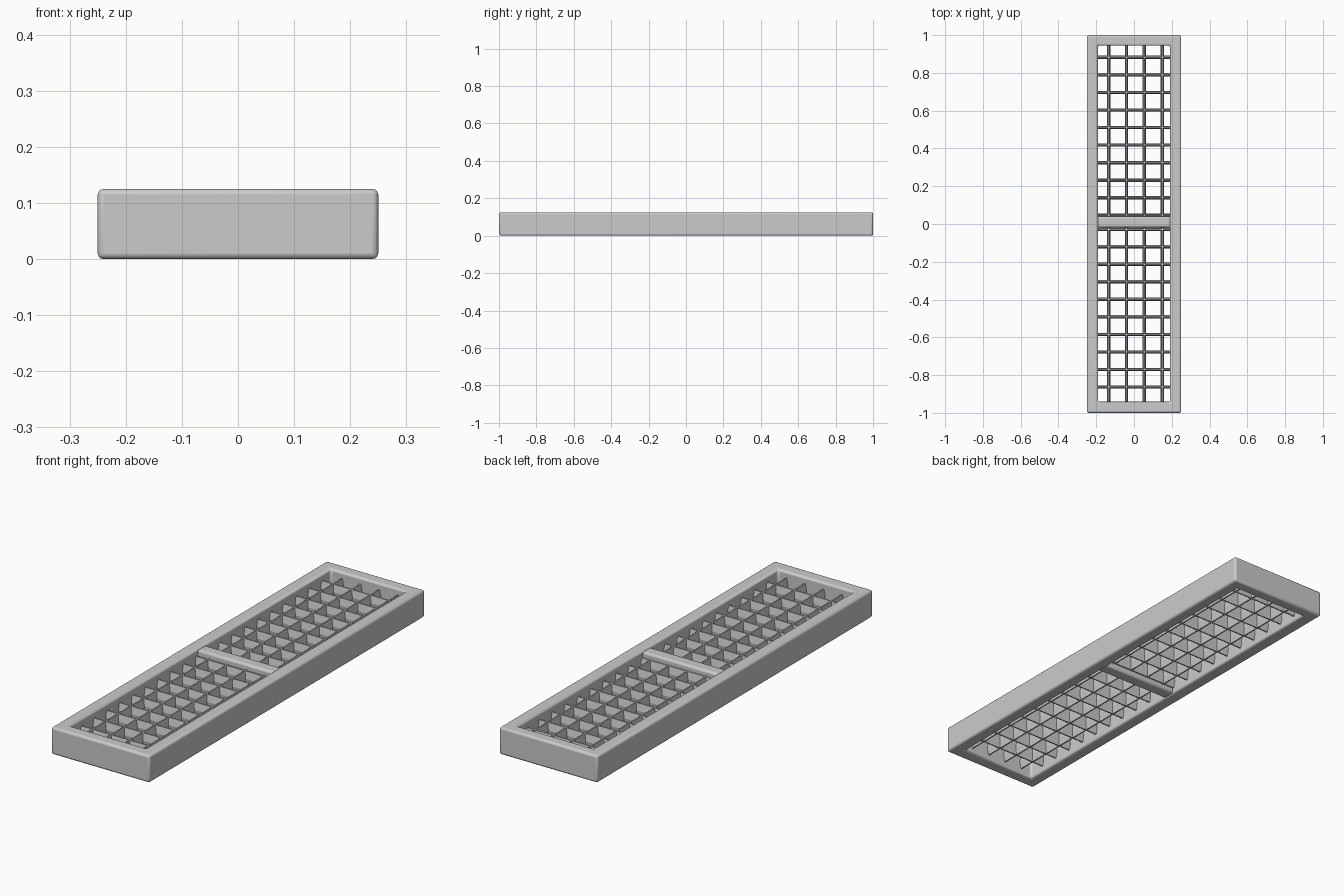
import bpy
import bmesh

if "Cube" in bpy.data.objects:
    bpy.data.objects.remove(bpy.data.objects["Cube"])

TOP = 0.125


def finish(name, bm, bevel=0.0):
    bmesh.ops.recalc_face_normals(bm, faces=bm.faces)
    me = bpy.data.meshes.new(name)
    bm.to_mesh(me)
    bm.free()
    ob = bpy.data.objects.new(name, me)
    bpy.context.collection.objects.link(ob)
    if bevel:
        mod = ob.modifiers.new("rounded_edges", 'BEVEL')
        mod.width = bevel
        mod.segments = 3
        bpy.ops.object.select_all(action='DESELECT')
        ob.select_set(True)
        bpy.context.view_layer.objects.active = ob
        bpy.ops.object.shade_smooth_by_angle()
    return ob


def rect_loop(bm, x0, x1, y0, y1, z):
    return [bm.verts.new((x, y, z)) for x, y in
            ((x0, y0), (x1, y0), (x1, y1), (x0, y1))]


def bridge(bm, a, b):
    n = len(a)
    for i in range(n):
        j = (i + 1) % n
        bm.faces.new((a[i], a[j], b[j], b[i]))


# Outer frame: a rectangular ring with softened edges
IX0, IX1, IY0, IY1 = -0.191, 0.191, -0.941, 0.945
bm = bmesh.new()
outer = (-0.25, 0.25, -1.0, 1.0)
inner = (IX0, IX1, IY0, IY1)
loops = [rect_loop(bm, *r, z) for r, z in
         ((outer, 0.0), (outer, TOP), (inner, TOP), (inner, 0.0))]
for k in range(4):
    bridge(bm, loops[k], loops[(k + 1) % 4])
finish("frame", bm, 0.01)

# Middle cross bar dividing the two grilles
bm = bmesh.new()
lo = rect_loop(bm, IX0 - 0.005, IX1 + 0.005, -0.018, 0.041, 0.006)
hi = rect_loop(bm, IX0 - 0.005, IX1 + 0.005, -0.018, 0.041, TOP - 0.006)
bridge(bm, lo, hi)
bm.faces.new(lo)
bm.faces.new(hi)
finish("middle_bar", bm, 0.01)

# Slender louver blade section: (half thickness offset, height)
SECTION = ((-0.003, 0.03), (0.003, 0.03), (0.009, 0.062),
           (0.003, 0.095), (-0.003, 0.095), (-0.009, 0.062))


def blade(bm, along_x, pos, start, end):
    ends = []
    for t in (start, end):
        ends.append([bm.verts.new((t, pos + w, z) if along_x else (pos + w, t, z))
                     for w, z in SECTION])
    bridge(bm, *ends)
    for e in ends:
        bm.faces.new(e)


# Crosswise louvers: two sets of ten
bm = bmesh.new()
for first in (0.882, -0.028):
    for i in range(10):
        blade(bm, True, first - 0.0928 * i, IX0 - 0.003, IX1 + 0.003)
finish("cross_louvers", bm)

# Lengthwise louvers
bm = bmesh.new()
for i in range(4):
    for y0, y1 in ((IY0 - 0.003, 0.0), (0.02, IY1 + 0.003)):
        blade(bm, False, -0.134 + 0.0945 * i, y0, y1)
finish("long_louvers", bm)
